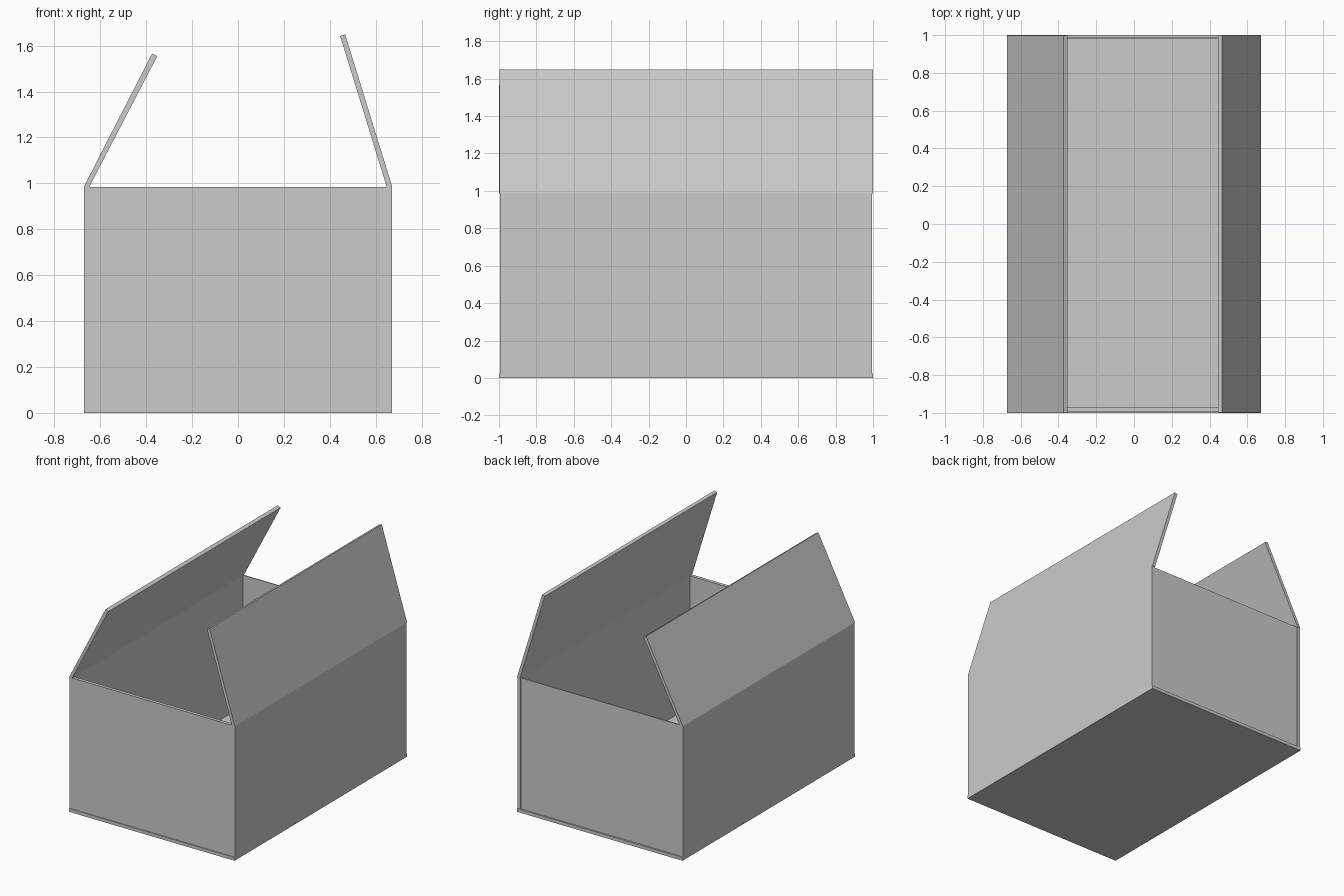
import bpy
import bmesh

cube = bpy.data.objects.get("Cube")
if cube:
    bpy.data.objects.remove(cube, do_unlink=True)

# One plain grey board material
board = bpy.data.materials.new("grey board")
board.use_nodes = True
grey = (0.6, 0.6, 0.6, 1.0)
board.diffuse_color = grey
board.node_tree.nodes["Principled BSDF"].inputs["Base Color"].default_value = grey

W, T, H = 0.672, 0.024, 0.985   # half width, board thickness, wall height


def panel(name, profile, y0, y1):
    """Extrude an x-z outline from y0 to y1."""
    bm = bmesh.new()
    face = bm.faces.new([bm.verts.new((x, y0, z)) for x, z in profile])
    extruded = bmesh.ops.extrude_face_region(bm, geom=[face])["geom"]
    moved = [v for v in extruded if isinstance(v, bmesh.types.BMVert)]
    bmesh.ops.translate(bm, verts=moved, vec=(0, y1 - y0, 0))
    bmesh.ops.recalc_face_normals(bm, faces=bm.faces[:])
    mesh = bpy.data.meshes.new(name)
    bm.to_mesh(mesh)
    bm.free()
    mesh.materials.append(board)
    obj = bpy.data.objects.new(name, mesh)
    bpy.context.collection.objects.link(obj)
    return obj


def rect(x0, x1, z0, z1):
    return [(x0, z0), (x1, z0), (x1, z1), (x0, z1)]


# Floor, standing slightly proud of the end walls
panel("floor", rect(-W, W, 0, T), -1, 1)

# End walls: the front covers the full width, the back sits between the sides
panel("front_wall", rect(-W, W, T, H), -0.994, -0.97)
panel("back_wall", rect(-W + T, W - T, T, H), 0.982, 0.99)

# Long side walls
for name, s in (("left_wall", 1), ("right_wall", -1)):
    panel(name, rect(*sorted((s * W, s * (W - T))), T, H), -0.97, 0.995)

# Open flaps leaning inward above the side walls
panel("left_flap", [(W - T, H), (W, H), (0.467, 1.649), (0.445, 1.642)], -0.997, 1)
panel("right_flap", [(-W, H), (-W + T, H), (-0.352, 1.554), (-0.374, 1.566)], -1, 0.997)
